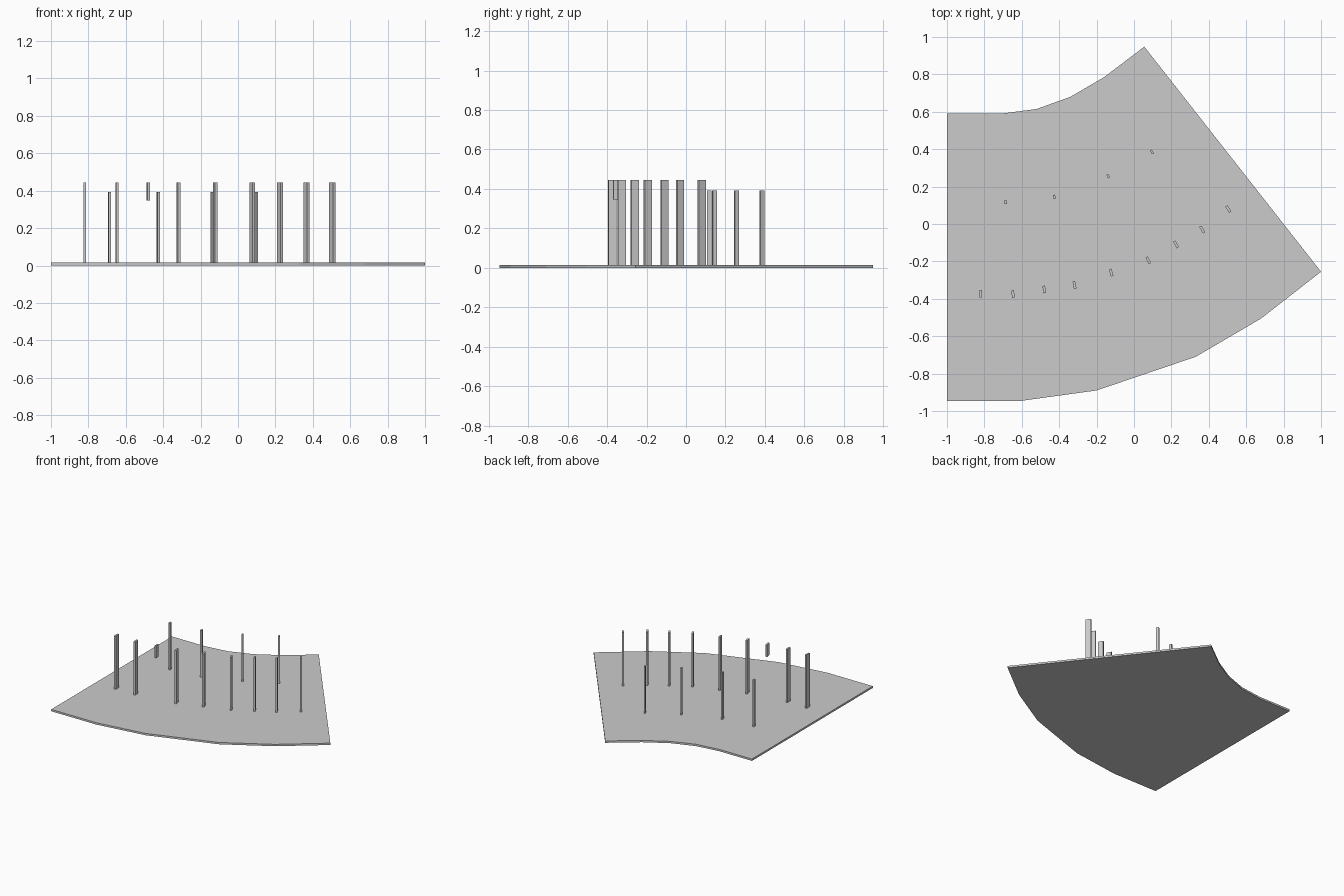
import bpy, bmesh
from math import radians
from mathutils import Matrix

if "Cube" in bpy.data.objects:
    bpy.data.objects.remove(bpy.data.objects["Cube"])

SLAB_TOP = 0.015


def make_object(name, bm):
    bmesh.ops.recalc_face_normals(bm, faces=bm.faces)
    mesh = bpy.data.meshes.new(name)
    bm.to_mesh(mesh)
    bm.free()
    obj = bpy.data.objects.new(name, mesh)
    bpy.context.collection.objects.link(obj)
    return obj


def post(name, x, y, angle, size, z0, z1):
    bm = bmesh.new()
    bmesh.ops.create_cube(bm, size=1)
    bmesh.ops.scale(bm, vec=(size[0], size[1], z1 - z0), verts=bm.verts)
    bmesh.ops.transform(bm, matrix=Matrix.Rotation(radians(angle), 4, 'Z'), verts=bm.verts)
    bmesh.ops.translate(bm, vec=(x, y, (z0 + z1) / 2), verts=bm.verts)
    return make_object(name, bm)


# Curved platform slab
outline = [(-1, 0.59), (-1, -0.945), (-0.6, -0.945), (-0.2, -0.89), (0.33, -0.71),
           (0.68, -0.505), (1, -0.255), (0.055, 0.948), (-0.16, 0.785),
           (-0.34, 0.68), (-0.52, 0.615), (-0.71, 0.59)]
bm = bmesh.new()
face = bm.faces.new([bm.verts.new((x, y, 0)) for x, y in outline])
top = bmesh.ops.extrude_face_region(bm, geom=[face], use_keep_orig=True)["geom"]
bmesh.ops.translate(bm, vec=(0, 0, SLAB_TOP),
                    verts=[v for v in top if isinstance(v, bmesh.types.BMVert)])
make_object("platform_slab", bm)

# Outer row of posts, turning with the curve; the third is a short hanging stub
outer = [(-0.819, -0.374, 1), (-0.647, -0.374, 4), (-0.48, -0.35, 8), (-0.318, -0.326, 11),
         (-0.122, -0.26, 16), (0.076, -0.194, 26), (0.225, -0.109, 28),
         (0.365, -0.03, 30), (0.504, 0.08, 32)]
for i, (x, y, a) in enumerate(outer):
    bottom = 0.347 if i == 2 else SLAB_TOP - 0.005
    post(f"outer_post_{i + 1}", x, y, a, (0.014, 0.04), bottom, 0.444)

# Inner row of thinner, lower posts
inner = [(-0.687, 0.118, 4), (-0.426, 0.145, 14), (-0.138, 0.256, 24), (0.096, 0.385, 32)]
for i, (x, y, a) in enumerate(inner):
    post(f"inner_post_{i + 1}", x, y, a, (0.012, 0.022), SLAB_TOP - 0.005, 0.392)
